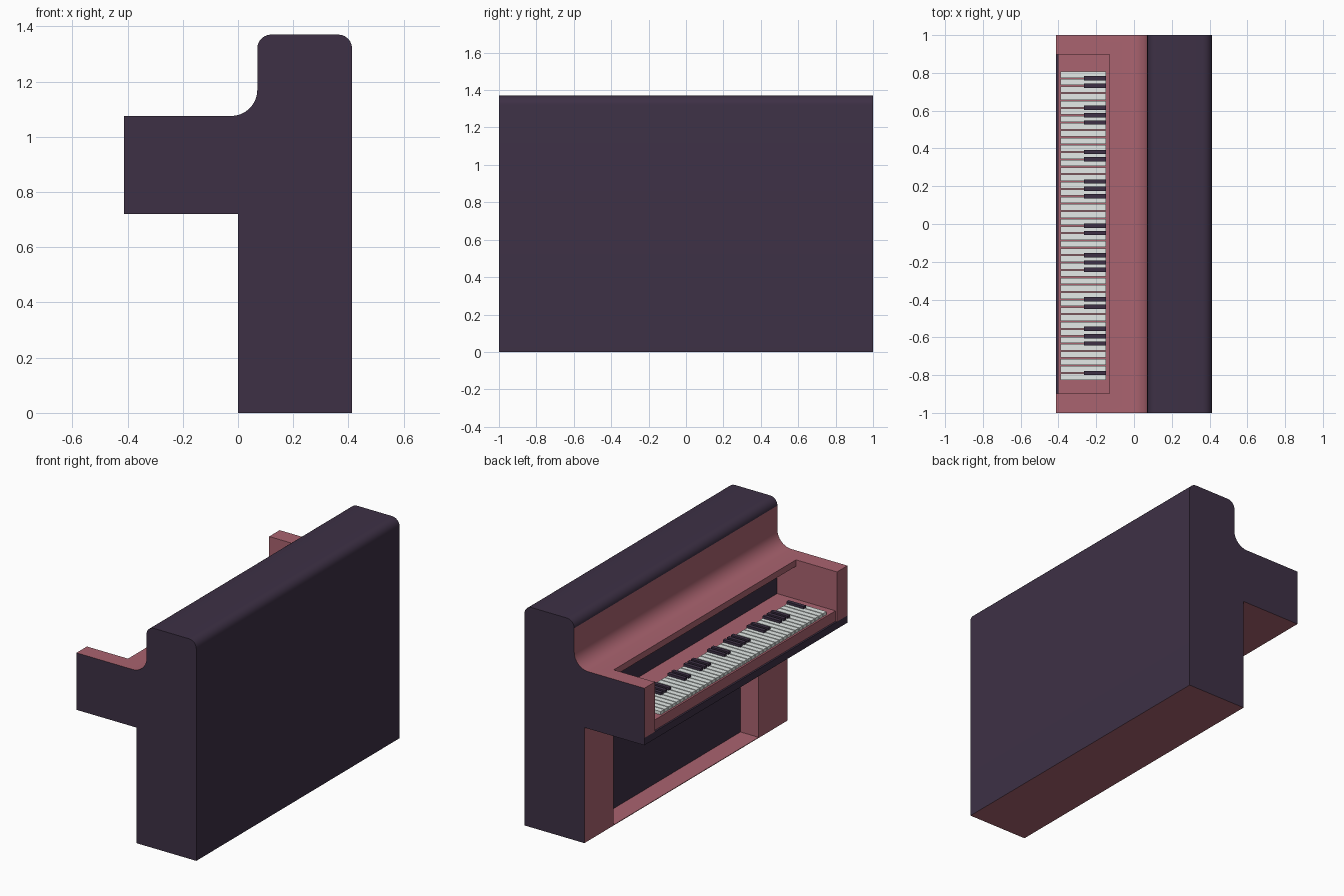
import bpy, bmesh
from math import sin, cos, radians

if "Cube" in bpy.data.objects:
    bpy.data.objects.remove(bpy.data.objects["Cube"])


def material(name, rgb):
    m = bpy.data.materials.new(name)
    m.diffuse_color = (*rgb, 1)
    m.use_nodes = True
    m.node_tree.nodes["Principled BSDF"].inputs["Base Color"].default_value = m.diffuse_color
    return m


PLUM = material("plum", (0.047, 0.030, 0.060))
ROSE = material("rose", (0.40, 0.125, 0.16))
IVORY = material("ivory", (0.78, 0.83, 0.81))


def arc(cx, cz, r, a0, a1, n=8):
    return [(cx + r * cos(radians(a0 + (a1 - a0) * i / n)),
             cz + r * sin(radians(a0 + (a1 - a0) * i / n))) for i in range(n + 1)]


def prism(name, profile, y0, y1):
    """Extrude an x-z profile along y."""
    bm = bmesh.new()
    face = bm.faces.new([bm.verts.new((x, y0, z)) for x, z in profile])
    ext = bmesh.ops.extrude_face_region(bm, geom=[face])
    verts = [g for g in ext["geom"] if isinstance(g, bmesh.types.BMVert)]
    bmesh.ops.translate(bm, verts=verts, vec=(0, y1 - y0, 0))
    bmesh.ops.recalc_face_normals(bm, faces=bm.faces)
    me = bpy.data.meshes.new(name)
    bm.to_mesh(me)
    bm.free()
    ob = bpy.data.objects.new(name, me)
    bpy.context.collection.objects.link(ob)
    return ob


# Cabinet: one side profile running the full width
profile = [(0, 0), (0, 0.72), (-0.413, 0.72), (-0.413, 0.765), (-0.413, 1.075)]
profile += arc(-0.025, 1.17, 0.095, -90, 0)
profile += arc(0.12, 1.32, 0.05, 180, 90, 6)
profile += arc(0.363, 1.32, 0.05, 90, 0, 6)
profile += [(0.413, 0)]
cabinet = prism("cabinet", profile, -1, 1)

# Keyboard bay under the open lid, and the knee recess below it
bay = prism("bay_cutter", [(-0.6, 0.765), (-0.402, 0.765), (-0.402, 0.83), (0, 0.83),
                           (0, 1.035), (-0.13, 1.035), (-0.13, 1.3), (-0.6, 1.3)], -0.897, 0.897)
knee = prism("knee_cutter", [(-0.1, 0.004), (0.125, 0.004),
                             (0.125, 0.7205), (-0.1, 0.7205)], -0.715, 0.715)
for cutter in (bay, knee):
    cutter.hide_render = True
    mod = cabinet.modifiers.new(cutter.name, "BOOLEAN")
    mod.operation = "DIFFERENCE"
    mod.solver = "EXACT"
    mod.object = cutter
bpy.context.view_layer.update()
dg = bpy.context.evaluated_depsgraph_get()
mesh = bpy.data.meshes.new_from_object(cabinet.evaluated_get(dg))
cabinet.modifiers.clear()
cabinet.data = mesh
for cutter in (bay, knee):
    bpy.data.objects.remove(cutter)

# Plum on the ends, back, rounded top, recess panels and lower front strip; rose elsewhere
mesh.materials.clear()
mesh.materials.append(ROSE)
mesh.materials.append(PLUM)
for p in mesh.polygons:
    c, n = p.center, p.normal
    ends = abs(n.y) > 0.9 and abs(c.y) > 0.99
    back = n.x > 0.9 and c.x > 0.4
    top = c.z > 1.315
    panels = n.x < -0.9 and ((abs(c.x) < 0.01 and 0.8 < c.z < 1.04) or abs(c.x - 0.125) < 0.01)
    strip = c.x < -0.4 and c.z < 0.77 and n.z > -0.5
    p.material_index = int(ends or back or top or panels or strip)
bpy.ops.object.select_all(action="DESELECT")
cabinet.select_set(True)
bpy.context.view_layer.objects.active = cabinet
bpy.ops.object.shade_smooth_by_angle(angle=radians(30))


def keys(name, centres, x0, x1, width, z0, z1, mat):
    """A row of box keys in one mesh."""
    bm = bmesh.new()
    for y in centres:
        vs = bmesh.ops.create_cube(bm, size=1)["verts"]
        bmesh.ops.scale(bm, verts=vs, vec=(x1 - x0, width, z1 - z0))
        bmesh.ops.translate(bm, verts=vs, vec=((x0 + x1) / 2, y, (z0 + z1) / 2))
    me = bpy.data.meshes.new(name)
    bm.to_mesh(me)
    bm.free()
    me.materials.append(mat)
    bpy.context.collection.objects.link(bpy.data.objects.new(name, me))


# Keyboard: 42 naturals, sharps in repeating twos and threes
PITCH, START = 0.039, 0.81
keys("white_keys", [START - PITCH * (i + 0.5) for i in range(42)],
     -0.39, -0.148, 0.033, 0.828, 0.85, IVORY)
keys("black_keys", [START - PITCH * i for i in range(1, 42) if i % 10 in (1, 2, 5, 6, 7)],
     -0.266, -0.147, 0.023, 0.828, 0.865, PLUM)
